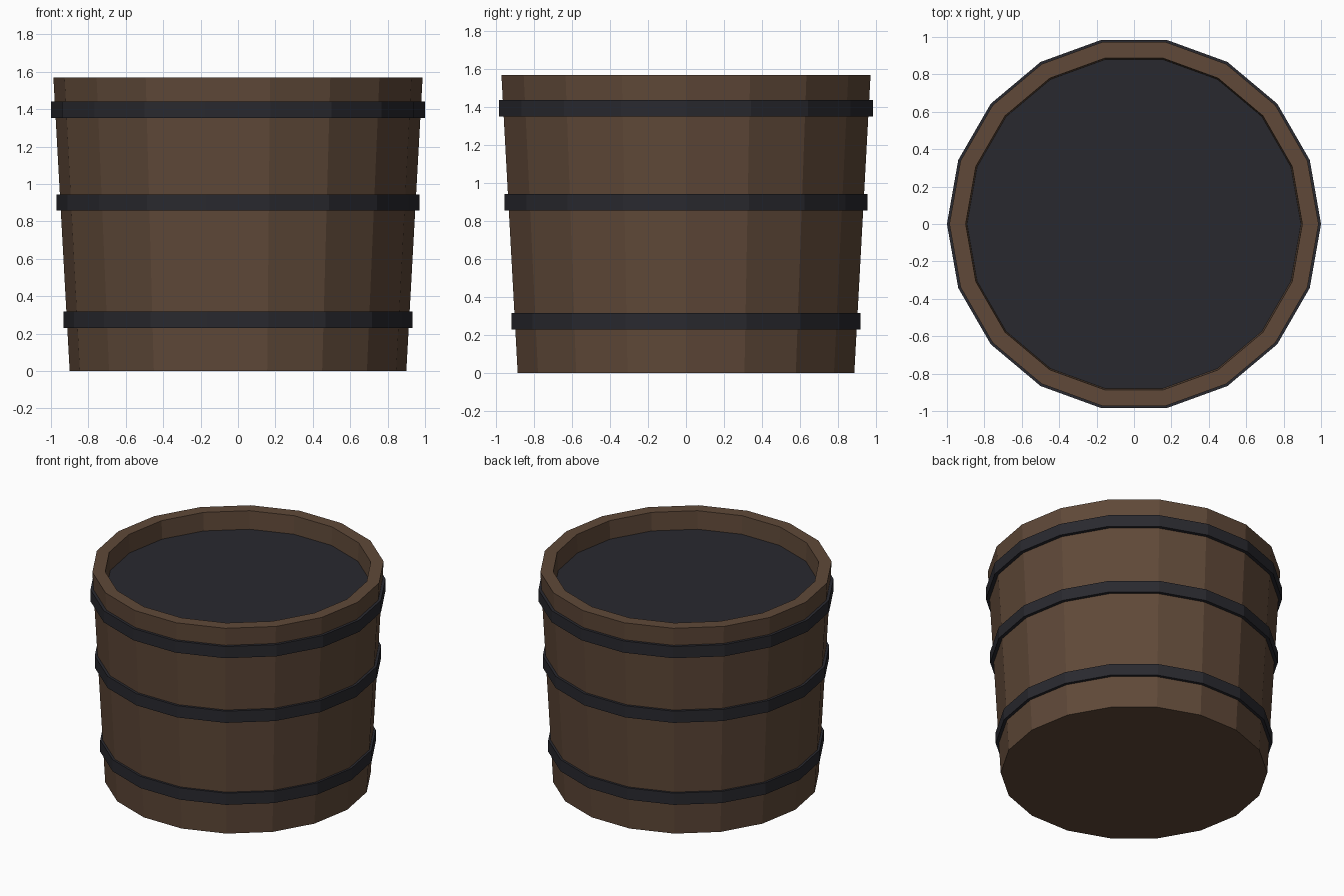
import bpy, bmesh
from math import cos, sin, tau

if "Cube" in bpy.data.objects:
    bpy.data.objects.remove(bpy.data.objects["Cube"])

SIDES = 18


def material(name, color):
    m = bpy.data.materials.new(name)
    m.diffuse_color = (*color, 1)
    m.use_nodes = True
    m.node_tree.nodes["Principled BSDF"].inputs["Base Color"].default_value = m.diffuse_color
    return m


def lathe(name, profile, mat, ring=False):
    """Revolve (radius, z) points; a ring closes on itself, otherwise the ends are capped."""
    bm = bmesh.new()
    loops = [[bm.verts.new((r * cos(tau * i / SIDES), r * sin(tau * i / SIDES), z))
              for i in range(SIDES)] for r, z in profile]
    pairs = list(zip(loops, loops[1:]))
    if ring:
        pairs.append((loops[-1], loops[0]))
    else:
        bm.faces.new(loops[0][::-1])
        bm.faces.new(loops[-1])
    for a, b in pairs:
        for i in range(SIDES):
            j = (i + 1) % SIDES
            bm.faces.new((a[i], a[j], b[j], b[i]))
    bmesh.ops.recalc_face_normals(bm, faces=bm.faces)
    me = bpy.data.meshes.new(name)
    bm.to_mesh(me)
    bm.free()
    me.materials.append(mat)
    ob = bpy.data.objects.new(name, me)
    bpy.context.collection.objects.link(ob)
    return ob


wood = material("wood", (0.115, 0.066, 0.040))
iron = material("iron", (0.022, 0.022, 0.028))

# Tapered tub with a hollow top
lathe("tub", [(0.90, 0), (0.987, 1.57), (0.90, 1.57), (0.892, 1.42)], wood)

# Dark contents just below the rim
lathe("contents", [(0.891, 1.40), (0.893, 1.435)], iron)

# Straight-sided hoops, sunk slightly into the staves
for name, radius, z in (("lower_hoop", 0.934, 0.23),
                        ("middle_hoop", 0.971, 0.858),
                        ("upper_hoop", 1.0, 1.353)):
    top = z + 0.087
    lathe(name, [(radius, z), (radius, top), (radius - 0.05, top), (radius - 0.05, z)],
          iron, ring=True)
